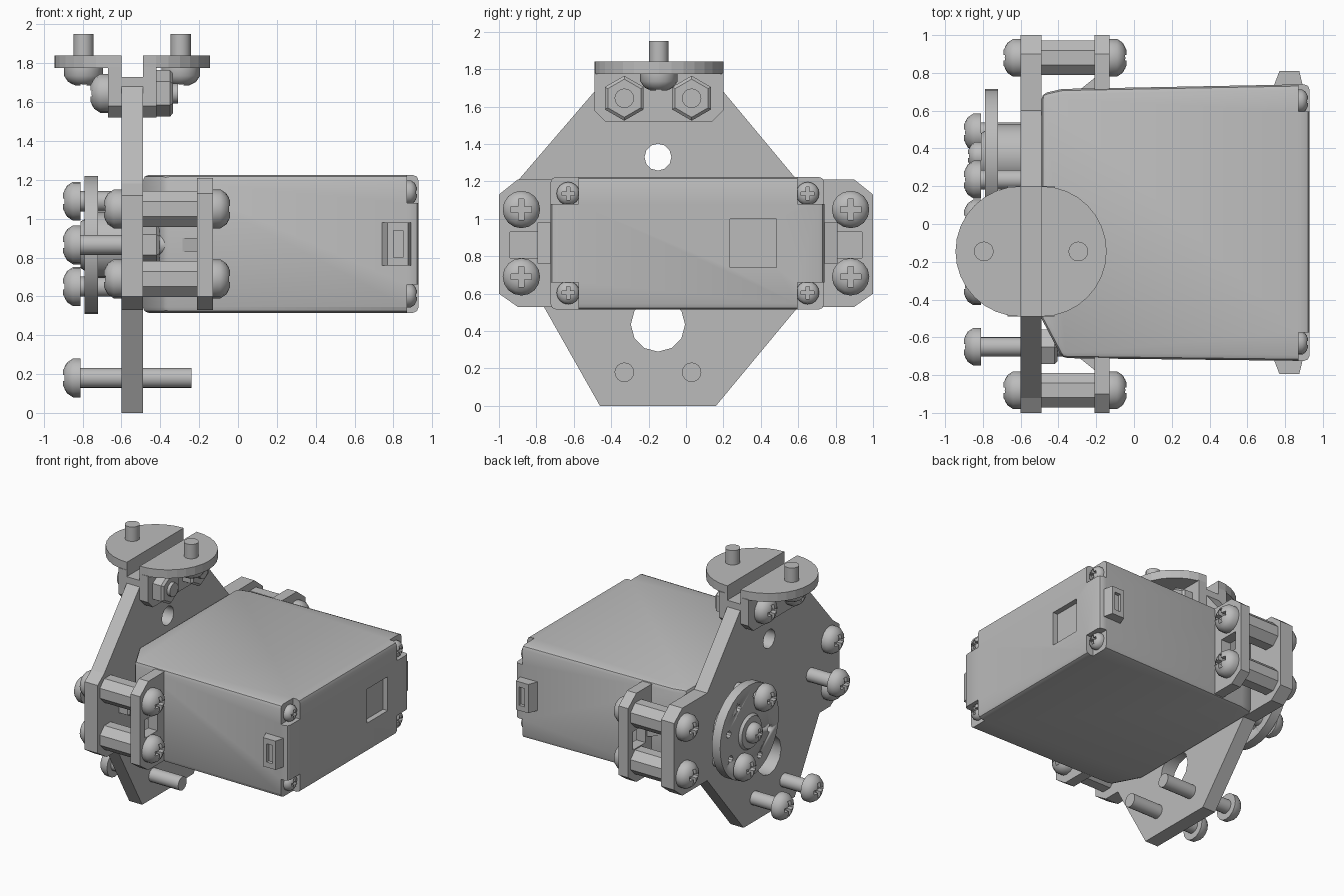
import bpy, bmesh, math
from mathutils import Vector, Matrix

cube = bpy.data.objects.get("Cube")
if cube:
    bpy.data.objects.remove(cube)

grey = bpy.data.materials.new("light_grey")
grey.use_nodes = True
grey.diffuse_color = (0.5, 0.5, 0.5, 1)
grey.node_tree.nodes["Principled BSDF"].inputs["Base Color"].default_value = (0.5, 0.5, 0.5, 1)


def finish(name, bm, smooth=False):
    bmesh.ops.recalc_face_normals(bm, faces=bm.faces)
    me = bpy.data.meshes.new(name)
    bm.to_mesh(me)
    bm.free()
    me.materials.append(grey)
    ob = bpy.data.objects.new(name, me)
    bpy.context.collection.objects.link(ob)
    if smooth:
        select(ob)
        bpy.ops.object.shade_smooth_by_angle(angle=math.radians(35))
    return ob


def select(ob):
    bpy.ops.object.select_all(action="DESELECT")
    ob.select_set(True)
    bpy.context.view_layer.objects.active = ob


def prism(name, outline, lo, hi, axis="X"):
    """Extrude a flat outline: (y, z) along X, or (x, y) along Z."""
    bm = bmesh.new()
    place = (lambda a, b: (lo, a, b)) if axis == "X" else (lambda a, b: (a, b, lo))
    face = bm.faces.new([bm.verts.new(place(a, b)) for a, b in outline])
    ext = bmesh.ops.extrude_face_region(bm, geom=[face])
    step = Vector((hi - lo, 0, 0)) if axis == "X" else Vector((0, 0, hi - lo))
    bmesh.ops.translate(bm, vec=step, verts=[v for v in ext["geom"] if isinstance(v, bmesh.types.BMVert)])
    return finish(name, bm)


def box(name, x, y, z):
    return prism(name, [(y[0], z[0]), (y[1], z[0]), (y[1], z[1]), (y[0], z[1])], *x)


def lathe(name, profile, loc, axis=(1, 0, 0), n=16, smooth=True, turn=0):
    """Spin (distance, radius) points about an axis through loc."""
    bm = bmesh.new()
    rings = [[bm.verts.new((d, r * math.cos(turn + math.tau * i / n), r * math.sin(turn + math.tau * i / n)))
              for i in range(n)] for d, r in profile]
    for a, b in zip(rings, rings[1:]):
        for i in range(n):
            j = (i + 1) % n
            bm.faces.new((a[i], a[j], b[j], b[i]))
    bm.faces.new(rings[0])
    bm.faces.new(rings[-1])
    rot = Vector((1, 0, 0)).rotation_difference(Vector(axis)).to_matrix().to_4x4()
    bm.transform(Matrix.Translation(loc) @ rot)
    return finish(name, bm, smooth)


def cut(ob, cutters):
    for c in cutters:
        c.hide_render = True
        mod = ob.modifiers.new("cut", "BOOLEAN")
        mod.operation, mod.solver, mod.object = "DIFFERENCE", "EXACT", c
        select(ob)
        bpy.ops.object.modifier_apply(modifier=mod.name)
        bpy.data.objects.remove(c)


def bevel(ob, width, segments=2):
    mod = ob.modifiers.new("bevel", "BEVEL")
    mod.width, mod.segments, mod.limit_method, mod.angle_limit = width, segments, "ANGLE", math.radians(40)
    select(ob)
    bpy.ops.object.modifier_apply(modifier=mod.name)
    bpy.ops.object.shade_smooth_by_angle(angle=math.radians(35))


def screw(name, loc, axis, length, s=1.0):
    """Pan-head screw with a cross recess; loc is the underside of the head."""
    ob = lathe(name, [(-length, .052 * s), (0, .052 * s), (0, .1 * s), (.04 * s, .1 * s),
                      (.07 * s, .08 * s), (.09 * s, .045 * s)], loc, axis)
    rot = Vector((1, 0, 0)).rotation_difference(Vector(axis)).to_matrix().to_4x4()
    bars = []
    for w, h in ((.055, .015), (.015, .055)):
        bar = box("cross_cutter", (.05 * s, .2 * s), (-w * s, w * s), (-h * s, h * s))
        bar.data.transform(Matrix.Translation(loc) @ rot)
        bars.append(bar)
    cut(ob, bars)


def nut(name, loc, radius=.115):
    lathe(name, [(0, radius), (.07, radius), (.085, radius * .85)], loc, n=6, smooth=False, turn=math.pi / 2)


# Mounting plate with two round holes
plate = prism("mounting_plate", [
    (-.46, 0), (.16, 0), (.6, .53), (.9, .53), (1, .61), (1, 1.12), (.9, 1.2), (.6, 1.2),
    (.2, 1.68), (.2, 1.73), (-.49, 1.73), (-.49, 1.68), (-.92, 1.18), (-1, 1.12), (-1, .6),
    (-.89, .53), (-.76, .53)], -.6, -.49)
cut(plate, [lathe("hole_cutter", [(-1, r), (0, r)], (0, -.15, z), n=12) for r, z in ((.072, 1.33), (.145, .435))])

# Motor case, with corner pockets and a square recess on the end
case = prism("motor_case", [(-.49, -.5), (-.38, -.71), (.93, -.725), (.93, .74), (-.38, .715), (-.49, .69)],
             .515, 1.225, "Z")
bevel(case, .03)
pockets = [box("pocket_cutter", (.87, 1), y, z)
           for y in ((-.8, -.575), (.595, .8)) for z in ((.4, .66), (1.08, 1.3))]
cut(case, pockets + [box("recess_cutter", (.89, 1), (.235, .485), (.74, 1))])
for y in (-.63, .65):
    for z in (.605, 1.135):
        screw("case_screw", (.865, y, z), (1, 0, 0), .05, .62)

# Cable plugs on the sides of the case
for s, y in ((-1, -.72), (1, .735)):
    plug = prism("cable_plug", [(.73, y - s * .03), (.9, y - s * .03), (.875, y + s * .075), (.77, y + s * .075)],
                 .76, .98, "Z")
    cut(plug, [box("plug_cutter", (.8, .85), sorted((y + s * .05, y + s * .2)), (.8, .94))])

# Mounting ears, gussets and standoffs on both sides
for s in (-1, 1):
    ear = prism("mounting_ear", [(s * y, z) for y, z in (
        (.68, .53), (.9, .53), (1, .6), (1, 1.13), (.9, 1.21), (.68, 1.21))], -.21, -.13)
    cut(ear, [box("window_cutter", (-.5, 0), sorted((s * .79, s * .94)), (.79, .93))])
    prism("ear_gusset", [(-.3, s * .7), (-.2, s * .7), (-.2, s * .78)], .83, .9, "Z")
    for z in (.69, 1.05):
        lathe("standoff", [(-.5, .1), (-.2, .1)], (0, s * .88, z), n=8, smooth=False, turn=math.pi / 8)
        screw("ear_screw", (-.13, s * .88, z), (1, 0, 0), .1)
        screw("plate_screw", (-.6, s * .88, z), (-1, 0, 0), .1)

# Output disc with a ring of holes, hub and screws
disc = lathe("output_disc", [(-.79, .355), (-.72, .355)], (0, .36, .865), n=32)
holes = []
for i in range(8):
    a = math.radians(16 + 45 * i)
    holes.append(lathe("hole_cutter", [(-1, .027), (-.6, .027)],
                       (0, .36 + .26 * math.cos(a), .865 + .26 * math.sin(a)), n=10))
cut(disc, holes)
lathe("output_hub", [(-.73, .17), (-.48, .17)], (0, .36, .865), n=24)
lathe("disc_collar", [(-.81, .12), (-.78, .14)], (0, .36, .865), n=24)
screw("hub_screw", (-.81, .36, .865), (-1, 0, 0), .05, .75)
for y, z in ((.235, 1.09), (.485, .65)):
    screw("disc_screw", (-.81, y, z), (-1, 0, 0), .21)

# Long screws through the plate
for y in (-.33, .03):
    screw("long_screw", (-.81, y, .18), (-1, 0, 0), .57)
screw("side_screw", (-.81, -.65, .865), (-1, 0, 0), .48)
nut("side_nut", (-.49, -.65, .865), .105)

# Half-round angle brackets clamped on top of the plate
for s, x in ((-1, -.6), (1, -.49)):
    arc = [(x + s * .345 * math.sin(math.pi * i / 16), -.145 - .345 * math.cos(math.pi * i / 16)) for i in range(17)]
    prism("half_round_shelf", arc, 1.775, 1.84, "Z")
    prism("bracket_leg", [(-.49, 1.78), (-.49, 1.58), (-.43, 1.52), (.14, 1.52), (.2, 1.58), (.2, 1.78)],
          *sorted((x, x + s * .07)))
    screw("shelf_screw", (-.545 + s * .25, -.145, 1.775), (0, 0, -1), .175)
for y in (-.33, .03):
    screw("clamp_screw", (-.67, y, 1.645), (-1, 0, 0), .36)
    nut("clamp_nut", (-.42, y, 1.645), .12)
